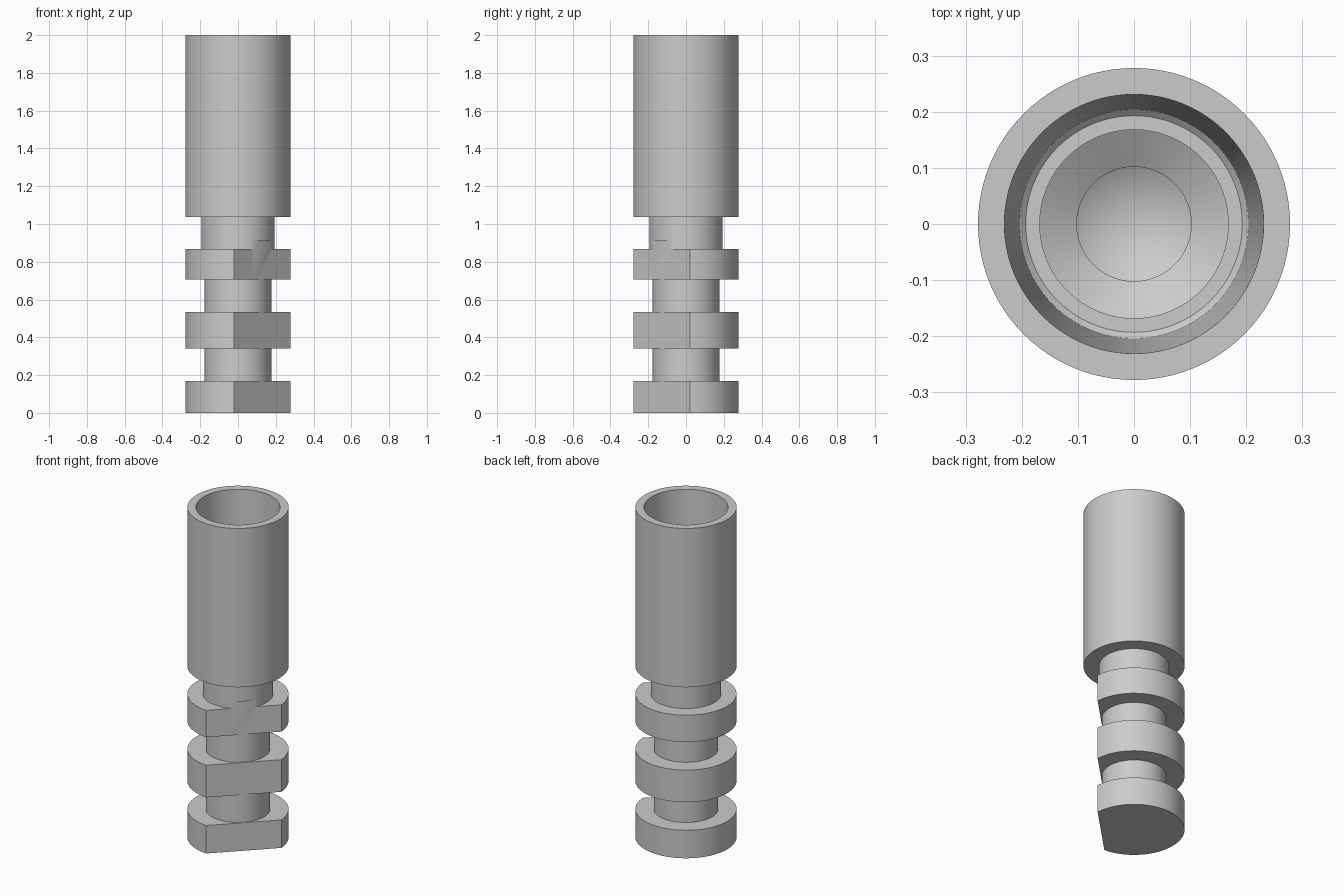
import bpy
import bmesh
import math
from mathutils import Matrix

cube = bpy.data.objects.get("Cube")
if cube:
    bpy.data.objects.remove(cube, do_unlink=True)

SEGMENTS = 96
RADIUS = 0.278
NECK = 0.177
FLAT_DISTANCE = 0.182
FLAT_TOP = 0.91

grey = bpy.data.materials.new("plain grey")
grey.use_nodes = True
colour = (0.6, 0.6, 0.6, 1)
grey.diffuse_color = colour
grey.node_tree.nodes["Principled BSDF"].inputs["Base Color"].default_value = colour


def add_object(name, bm):
    bmesh.ops.recalc_face_normals(bm, faces=bm.faces)
    mesh = bpy.data.meshes.new(name)
    bm.to_mesh(mesh)
    bm.free()
    obj = bpy.data.objects.new(name, mesh)
    bpy.context.collection.objects.link(obj)
    return obj


def lathe(name, profile):
    bm = bmesh.new()
    verts = [bm.verts.new((r, 0, z)) for r, z in profile]
    edges = [bm.edges.new(pair) for pair in zip(verts, verts[1:])]
    bmesh.ops.spin(bm, geom=verts + edges, axis=(0, 0, 1), cent=(0, 0, 0),
                   angle=math.tau, steps=SEGMENTS)
    bmesh.ops.remove_doubles(bm, verts=bm.verts, dist=0.0001)
    return add_object(name, bm)


# Outside: three collars, the necks between them and the tall sleeve
outside = [(0, 0)]
for bottom, top, neck in ((0, 0.17, NECK), (0.34, 0.535, NECK), (0.705, 0.868, 0.193)):
    outside += [(RADIUS, bottom), (RADIUS, top), (neck, top)]
    next_bottom = {0.17: 0.34, 0.535: 0.705}.get(top, 1.037)
    outside.append((neck, next_bottom))
outside += [(RADIUS, 1.037), (RADIUS, 2)]

# Inside: tapered socket, chamfer, ledge and stepped conical bore
inside = [(0.231, 2), (0.204, 1.13), (0.193, 1.12), (0.168, 1.12),
          (0.168, 1.04), (0.102, 1.0), (0.102, 0.94), (0, 0.88)]
body = lathe("grooved_sleeve", outside + inside)
body.data.materials.append(grey)

# Cutter for the flat across the collars
bm = bmesh.new()
place = (Matrix.Rotation(-math.pi / 4, 4, "Z")
         @ Matrix.Translation((FLAT_DISTANCE + 0.5, 0, FLAT_TOP - 0.75))
         @ Matrix.Diagonal((1, 2, 1.5, 1)))
bmesh.ops.create_cube(bm, size=1, matrix=place)
cutter = add_object("flat_cutter", bm)
cutter.hide_render = True

cut = body.modifiers.new("flat", "BOOLEAN")
cut.operation = "DIFFERENCE"
cut.solver = "EXACT"
cut.object = cutter
bpy.ops.object.select_all(action="DESELECT")
body.select_set(True)
bpy.context.view_layer.objects.active = body
bpy.ops.object.modifier_apply(modifier=cut.name)
bpy.data.objects.remove(cutter, do_unlink=True)
bpy.ops.object.shade_smooth_by_angle(angle=math.radians(30))
